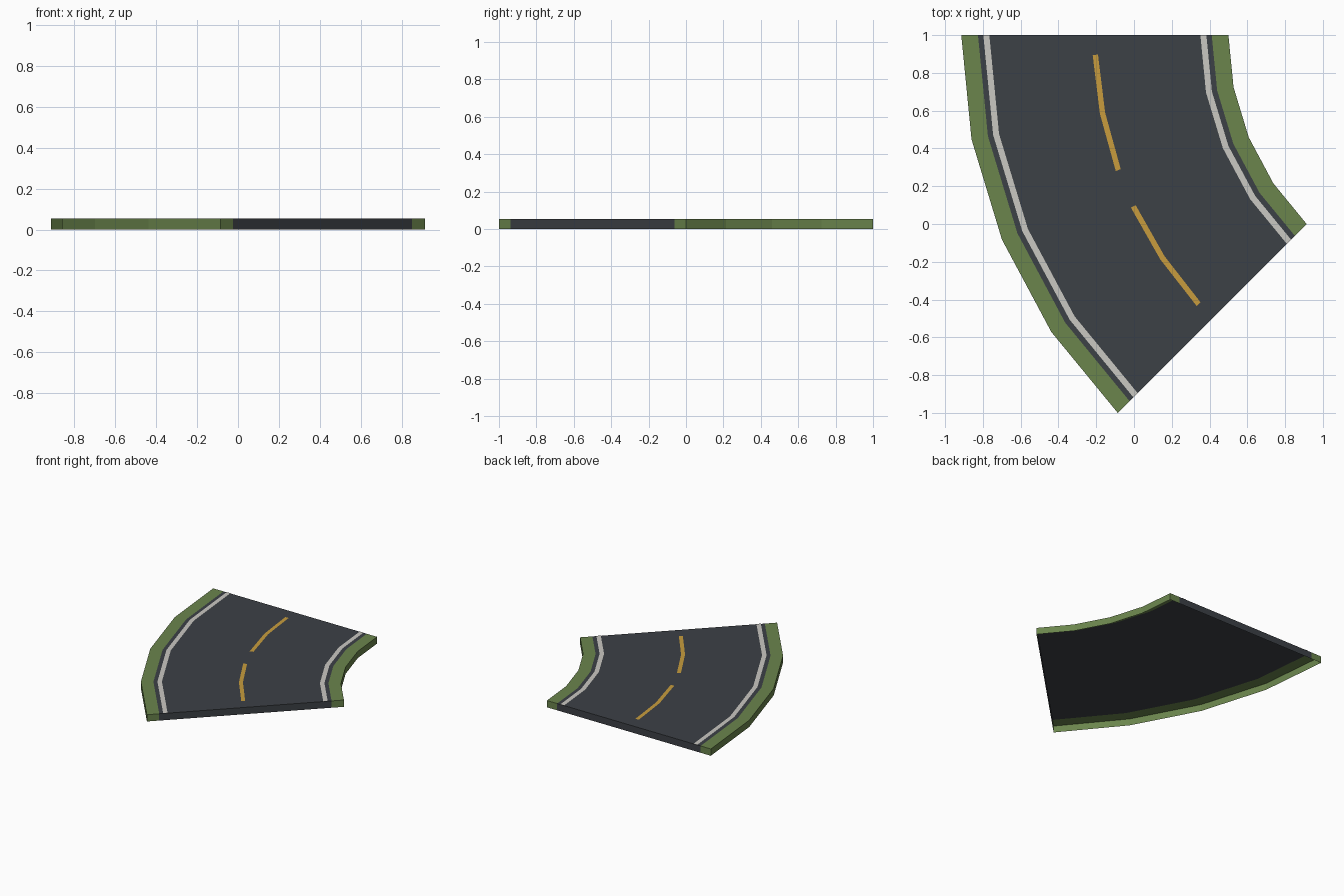
import bpy, bmesh
from math import sin, cos, radians

if "Cube" in bpy.data.objects:
    bpy.data.objects.remove(bpy.data.objects["Cube"], do_unlink=True)

U = 2 ** 0.5 / 8            # one layout unit: the tile is 8 units wide
CX, CY = 1.914, 1.0         # centre of the bend
SWEEP, SEGMENTS = 45, 4
TOP, PAINT_TOP = 0.053, 0.055


def material(name, rgb):
    m = bpy.data.materials.new(name)
    m.use_nodes = True
    m.diffuse_color = (*rgb, 1)
    bsdf = m.node_tree.nodes["Principled BSDF"]
    bsdf.inputs["Base Color"].default_value = (*rgb, 1)
    bsdf.inputs["Roughness"].default_value = 0.9
    return m


asphalt = material("asphalt", (0.046, 0.052, 0.061))
grass = material("grass", (0.145, 0.233, 0.073))
white = material("white_paint", (0.59, 0.58, 0.54))
yellow = material("yellow_paint", (0.58, 0.335, 0.047))


def ribbon(name, mat, inner, outer, z, start=0, end=1, skirts=()):
    """Curved strip between two radii; skirts drop chosen edges to the ground."""
    steps = [i / SEGMENTS for i in range(SEGMENTS + 1)]
    fractions = [start] + [f for f in steps if start < f < end] + [end]
    bm = bmesh.new()

    def row(radius, height):
        verts = []
        for f in fractions:
            a = radians(SWEEP * f)
            verts.append(bm.verts.new((CX - radius * U * cos(a), CY - radius * U * sin(a), height)))
        return verts

    a, b = row(inner, z), row(outer, z)
    for i in range(len(fractions) - 1):
        bm.faces.new((a[i], b[i], b[i + 1], a[i + 1]))

    # Side walls, open underneath
    if skirts:
        low_a, low_b = row(inner, 0), row(outer, 0)
        bm.faces.new((b[0], a[0], low_a[0], low_b[0]))
        bm.faces.new((a[-1], b[-1], low_b[-1], low_a[-1]))
        for i in range(len(fractions) - 1):
            if "outer" in skirts:
                bm.faces.new((b[i + 1], b[i], low_b[i], low_b[i + 1]))
            if "inner" in skirts:
                bm.faces.new((a[i], a[i + 1], low_a[i + 1], low_a[i]))
        bmesh.ops.delete(bm, geom=[v for v in bm.verts if not v.link_faces], context="VERTS")

    mesh = bpy.data.meshes.new(name)
    bm.to_mesh(mesh)
    bm.free()
    mesh.materials.append(mat)
    obj = bpy.data.objects.new(name, mesh)
    bpy.context.collection.objects.link(obj)
    return obj


# Road bed and grass verges
ribbon("road_surface", asphalt, 8.5, 15.5, TOP, skirts=("ends",))
ribbon("inner_verge", grass, 8, 8.5, TOP, skirts=("inner",))
ribbon("outer_verge", grass, 15.5, 16, TOP, skirts=("outer",))

# Painted edge lines
for name, radius in (("inner_edge_line", 8.75), ("outer_edge_line", 15.25)):
    ribbon(name, white, radius - 0.09, radius + 0.09, PAINT_TOP)

# Painted centre dashes
for i in range(2):
    ribbon(f"centre_dash_{i + 1}", yellow, 11.92, 12.08, PAINT_TOP,
           start=i / 2 + 1 / 16, end=i / 2 + 7 / 16)
